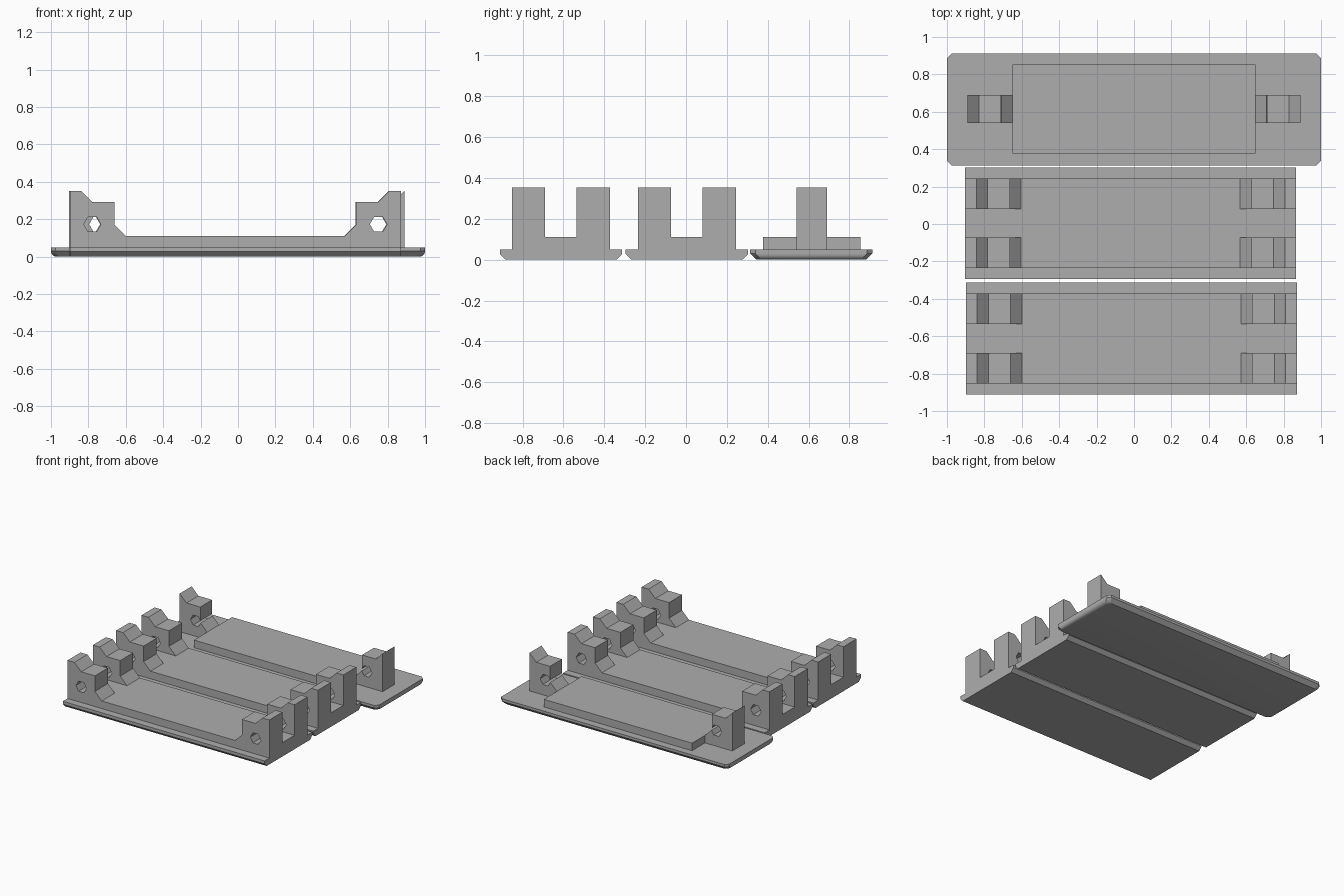
import bpy, bmesh, math
from mathutils import Vector

if "Cube" in bpy.data.objects:
    bpy.data.objects.remove(bpy.data.objects["Cube"])

grey = bpy.data.materials.new("grey")
grey.diffuse_color = (0.42, 0.42, 0.42, 1)
grey.use_nodes = True
grey.node_tree.nodes["Principled BSDF"].inputs["Base Color"].default_value = grey.diffuse_color


def finish(name, bm):
    bmesh.ops.recalc_face_normals(bm, faces=bm.faces)
    mesh = bpy.data.meshes.new(name)
    bm.to_mesh(mesh)
    bm.free()
    mesh.materials.append(grey)
    obj = bpy.data.objects.new(name, mesh)
    bpy.context.collection.objects.link(obj)
    return obj


def prism(name, points, direction):
    """Extrude a closed loop of 3D points along a direction."""
    bm = bmesh.new()
    face = bm.faces.new([bm.verts.new(p) for p in points])
    ext = bmesh.ops.extrude_face_region(bm, geom=[face])["geom"]
    bmesh.ops.translate(bm, vec=Vector(direction),
                        verts=[v for v in ext if isinstance(v, bmesh.types.BMVert)])
    return finish(name, bm)


def drill(obj, x, y0, y1):
    """Cut a hexagonal pin hole through a post along y."""
    ring = [(x + 0.046 * math.cos(a), y0 - 0.05, 0.173 + 0.046 * math.sin(a))
            for a in (i * math.pi / 3 for i in range(6))]
    cutter = prism("hole_cutter", ring, (0, y1 - y0 + 0.1, 0))
    cutter.hide_render = True
    mod = obj.modifiers.new("pin_hole", 'BOOLEAN')
    mod.operation = 'DIFFERENCE'
    mod.solver = 'EXACT'
    mod.object = cutter
    bpy.ops.object.select_all(action='DESELECT')
    bpy.context.view_layer.objects.active = obj
    obj.select_set(True)
    bpy.ops.object.modifier_apply(modifier=mod.name)
    bpy.data.objects.remove(cutter)


def post(name, profile, cx, side, hole, y0, y1):
    """Post from a profile of (distance from centre, z), on the side -1 or 1."""
    pts = [(cx + side * d, y0, z) for d, z in profile]
    drill(prism(name, pts, (0, y1 - y0, 0)), cx + side * hole, y0, y1)


# Two trays, each with a chamfered base, a raised deck and four latch posts
tray_post = [(0.585, 0.11), (0.645, 0.17), (0.645, 0.293), (0.765, 0.293),
             (0.825, 0.352), (0.885, 0.352), (0.885, 0.11)]
for label, cx, cy in (("front", -0.014, -0.612), ("middle", -0.018, 0.004)):
    half = [(0.272, 0), (0.299, 0.027), (0.299, 0.05), (0.24, 0.05), (0.24, 0.11)]
    section = half + [(-y, z) for y, z in reversed(half)]
    prism(label + "_tray", [(cx - 0.885, cy + y, z) for y, z in section], (1.77, 0, 0))
    for side in (-1, 1):
        for ya, yb in ((-0.24, -0.077), (0.077, 0.24)):
            post(label + "_tray_post", tray_post, cx, side, 0.765, cy + ya, cy + yb)

# Cover plate: clipped corners, chamfered long edges and rounded ends
cy, r, clip = 0.613, 0.03, 0.025
levels = [(r * (1 - math.cos(a)), r * (1 - math.sin(a)))
          for a in (i * math.pi / 12 for i in range(7))] + [(0.05, 0)]
bm = bmesh.new()
rings = []
for z, inset in levels:
    hx, hy = 1 - inset, 0.299 - max(0, r - z)
    quarter = [(hx, hy - clip), (hx - clip, hy)]
    loop = (quarter + [(-x, y) for x, y in reversed(quarter)]
            + [(-x, -y) for x, y in quarter] + [(x, -y) for x, y in reversed(quarter)])
    rings.append([bm.verts.new((x, cy + y, z)) for x, y in loop])
for low, high in zip(rings, rings[1:]):
    for i in range(8):
        j = (i + 1) % 8
        bm.faces.new((low[i], low[j], high[j], high[i]))
bm.faces.new(rings[0])
bm.faces.new(rings[-1])
plate = finish("cover_plate", bm)
bpy.context.view_layer.objects.active = plate
plate.select_set(True)
bpy.ops.object.shade_smooth_by_angle(angle=math.radians(20))

# Raised panel on the cover plate
prism("cover_panel", [(x, y, 0.05) for x, y in
                      ((-0.65, 0.377), (0.65, 0.377), (0.65, 0.853), (-0.65, 0.853))],
      (0, 0, 0.06))

# Single latch post at each end of the cover plate
cover_post = [(0.65, 0.05), (0.65, 0.11), (0.71, 0.17), (0.71, 0.293),
              (0.83, 0.293), (0.89, 0.352), (0.89, 0.05)]
for side in (-1, 1):
    post("cover_post", cover_post, 0, side, 0.75, 0.541, 0.69)
